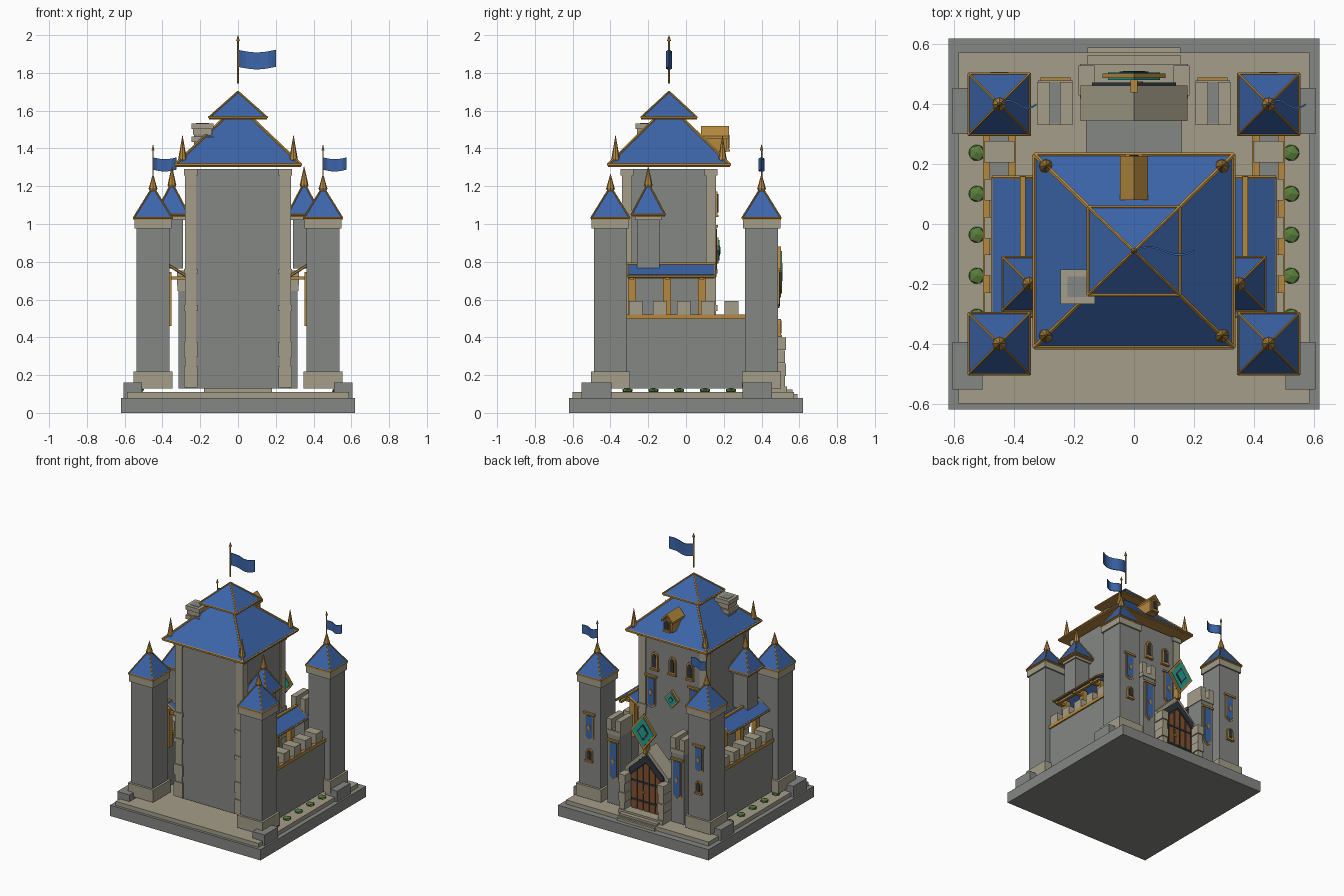
import bpy, bmesh, math
from mathutils import Vector

if "Cube" in bpy.data.objects:
    bpy.data.objects.remove(bpy.data.objects["Cube"])


def material(name, r, g, b):
    m = bpy.data.materials.new(name)
    m.diffuse_color = (r, g, b, 1)
    m.use_nodes = True
    m.node_tree.nodes["Principled BSDF"].inputs["Base Color"].default_value = (r, g, b, 1)
    return m


STONE = material("grey stone", .235, .245, .23)
TAN = material("tan stone", .37, .34, .25)
BLUE = material("roof blue", .045, .13, .40)
GOLD = material("gold trim", .46, .25, .05)
DARK = material("dark slate", .03, .035, .045)
WOOD = material("door wood", .22, .085, .03)
GREEN = material("bush green", .10, .21, .045)
TEAL = material("teal crystal", .02, .33, .27)
BASE_Z = .128


def finish(name, bm, mat):
    bmesh.ops.recalc_face_normals(bm, faces=bm.faces)
    me = bpy.data.meshes.new(name)
    bm.to_mesh(me)
    bm.free()
    me.materials.append(mat)
    ob = bpy.data.objects.new(name, me)
    bpy.context.collection.objects.link(ob)
    return ob


def frustum(name, mat, x, y, z0, z1, low, high):
    """Four-sided block from half sizes low at z0 to half sizes high at z1."""
    bm = bmesh.new()
    bmesh.ops.create_cube(bm, size=2)
    for v in bm.verts:
        h, z = (high, z1) if v.co.z > 0 else (low, z0)
        v.co = (x + v.co.x * h[0], y + v.co.y * h[1], z)
    return finish(name, bm, mat)


def box(name, mat, x0, x1, y0, y1, z0, z1):
    h = (abs(x1 - x0) / 2, abs(y1 - y0) / 2)
    return frustum(name, mat, (x0 + x1) / 2, (y0 + y1) / 2, z0, z1, h, h)


def profile(name, mat, pts, y0, y1):
    """Outline in x and z, extruded along y."""
    bm = bmesh.new()
    f = bm.faces.new([bm.verts.new((x, y0, z)) for x, z in pts])
    new = bmesh.ops.extrude_face_region(bm, geom=[f])["geom"]
    bmesh.ops.translate(bm, vec=(0, y1 - y0, 0), verts=[v for v in new if isinstance(v, bmesh.types.BMVert)])
    return finish(name, bm, mat)


def rod(name, mat, a, b, r1, r2, sides=6):
    a, b = Vector(a), Vector(b)
    bm = bmesh.new()
    bmesh.ops.create_cone(bm, cap_ends=True, segments=sides, radius1=r1, radius2=r2, depth=(b - a).length)
    ob = finish(name, bm, mat)
    ob.rotation_euler = (b - a).to_track_quat('Z', 'Y').to_euler()
    ob.location = (a + b) / 2
    return ob


def hip_roof(name, x, y, z0, z1, low, high, r):
    """Blue hipped roof with gold hips and eaves."""
    frustum(name, BLUE, x, y, z0, z1, low, high)
    frustum(name + "_soffit", GOLD, x, y, z0 - .012, z0 + .002, low, low)
    corners = [(-1, -1), (1, -1), (1, 1), (-1, 1)]
    for i, (sx, sy) in enumerate(corners):
        tx, ty = corners[(i + 1) % 4]
        a = (x + sx * low[0], y + sy * low[1], z0)
        rod(name + "_hip", GOLD, a, (x + sx * high[0], y + sy * high[1], z1), r, r)
        rod(name + "_eave", GOLD, a, (x + tx * low[0], y + ty * low[1], z0), r, r)


def finial(x, y, z, h):
    rod("finial_collar", GOLD, (x, y, z), (x, y, z + .015), .018, .024, 8)
    rod("finial", GOLD, (x, y, z + .015), (x, y, z + h), .022, .001, 8)


def flag(x, y, z0, z1, length, height, r):
    """Pole with a spear tip and a wavy cloth."""
    rod("flag_pole", GOLD, (x, y, z0), (x, y, z1 - .02), r, r)
    rod("flag_tip", GOLD, (x, y, z1 - .03), (x, y, z1), r * 2.2, .001)
    bm = bmesh.new()
    prev, top = None, z1 - .42 * height - .04
    for i in range(11):
        t = i / 10
        px, py = x + t * length, y + .013 * math.sin(t * 6.28)
        pz = top - .15 * height * math.sin(t * 3.14)
        ring = [bm.verts.new((px, py + d, pz - e)) for d, e in
                ((-.003, 0), (.003, 0), (.003, height), (-.003, height))]
        if prev:
            for k in range(4):
                bm.faces.new((prev[k], prev[k - 1], ring[k - 1], ring[k]))
        else:
            bm.faces.new(ring)
        prev = ring
    bm.faces.new(prev)
    finish("flag_cloth", bm, BLUE)


def window(x, y, z, w, h):
    """Arched window with a gold frame, facing +y."""
    for name, mat, k, d in (("window_frame", GOLD, 1, .014), ("window_pane", DARK, .6, .018)):
        a, b = w * k, h * (.5 + k / 2)
        arch = [(x + a * math.cos(t * math.pi / 6), z + b * .45 + b * .55 * math.sin(t * math.pi / 6)) for t in range(7)]
        profile(name, mat, [(x - a, z - b), (x + a, z - b)] + arch, y - .005, y + d)
    box("window_sill", GOLD, x - w * 1.2, x + w * 1.2, y, y + .02, z - h - .012, z - h)


def banner(x, y, z, w, h):
    """Hanging cloth with gold border, rod and emblem, facing +y."""
    for name, mat, a, b, d in (("banner_border", GOLD, w, h, .006), ("banner_cloth", BLUE, w - .009, h - .012, .010)):
        profile(name, mat, [(x - a, z + b), (x + a, z + b), (x + a, z - b * .8), (x, z - b), (x - a, z - b * .8)], y - .003, y + d)
    diamond("banner_emblem", GOLD, x, z, .014, .024, y, y + .013)
    box("banner_rod", GOLD, x - w - .012, x + w + .012, y, y + .014, z + h - .004, z + h + .01)


def diamond(name, mat, x, z, w, h, y0, y1):
    profile(name, mat, [(x - w, z), (x, z - h), (x + w, z), (x, z + h)], y0, y1)


# Ground slabs and gate steps
box("base_slab", STONE, -.62, .62, -.62, .62, 0, .08)
box("courtyard", TAN, -.587, .587, -.6, .573, .08, .11)
box("lower_step", TAN, -.155, .155, .56, .59, .08, .10)
box("upper_step", TAN, -.155, .155, .5, .565, .11, .125)
box("threshold", TAN, -.18, .18, .42, .535, .11, .14)

# Keep with corner pilasters and bands
CY = -.09
box("keep", STONE, -.272, .272, -.333, .153, BASE_Z, 1.29)
for sx in (-1, 1):
    for y0, y1 in ((-.34, -.285), (.105, .16)):
        box("pilaster", TAN, sx * .222, sx * .28, y0, y1, .135, 1.29)
        for z, h in ((.19, .055), (.335, .04), (.555, .015), (.75, .013), (1.275, .017)):
            box("pilaster_band", TAN, sx * .214, sx * .287, y0 - .007, y1 + .007, z - h, z + h)
hip_roof("keep_roof", 0, CY, 1.315, 1.56, (.333, .322), (.075, .072), .008)
hip_roof("crown_roof", 0, CY, 1.565, 1.70, (.153, .147), (.001, .001), .006)
for sx in (-1, 1):
    for y in (-.373, .193):
        finial(sx * .294, y, 1.33, .14)
flag(0, CY, 1.745, 2.0, .2, .09, .005)

# Dormer above the gate side
profile("dormer", GOLD, [(-.036, 1.38), (.036, 1.38), (.036, 1.46), (0, 1.495), (-.036, 1.46)], .08, .215)
for sx in (-1, 1):
    profile("dormer_roof", GOLD, [(0, 1.505), (0, 1.52), (sx * .047, 1.465), (sx * .047, 1.45)], .08, .228)
window(0, .213, 1.437, .024, .042)

# Chimney
box("chimney", STONE, -.233, -.143, -.255, -.165, 1.34, 1.53)
for z, h in ((1.445, .057), (1.485, .05), (1.515, .058)):
    box("chimney_cap", TAN, -.188 - h, -.188 + h, -.21 - h, -.21 + h, z - .012, z + .018)
box("chimney_flue", STONE, -.222, -.154, -.244, -.176, 1.53, 1.536)

# Keep wall decoration
for x in (-.145, 0, .145):
    window(x, .153, 1.11, .027, .062)
for sx in (-1, 1):
    banner(sx * .175, .155, .865, .036, .12)
diamond("keep_crystal_frame", GOLD, 0, .86, .058, .068, .15, .172)
diamond("keep_crystal", TEAL, 0, .86, .046, .054, .172, .178)
diamond("keep_crystal_core", DARK, 0, .86, .022, .027, .178, .180)
diamond("keep_crystal_heart", TEAL, 0, .86, .015, .019, .180, .182)

# Corner towers
for sx in (-1, 1):
    for y in (-.4, .4):
        x = sx * .45
        frustum("tower", STONE, x, y, BASE_Z, .98, (.088, .088), (.088, .088))
        frustum("tower_plinth", TAN, x, y, BASE_Z, .22, (.104, .104), (.104, .104))
        frustum("tower_cap", TAN, x, y, .975, 1.025, (.099, .099), (.099, .099))
        hip_roof("tower_roof", x, y, 1.033, 1.195, (.102, .102), (.002, .002), .005)
        finial(x, y, 1.175, .09)
        y0 = .30 if y > 0 else -.395
        box("corner_block", STONE, sx * .507, sx * .607, y0, y0 + (.155 if y > 0 else -.158), .08, .16)
    flag(x, .4, 1.2, 1.42, .125, .065, .004)
    banner(x, .488, .655, .036, .1)
    window(x, .488, .455, .025, .042)

    # Side turret
    x = sx * .35
    frustum("turret", STONE, x, -.2, .765, 1.045, (.06, .06), (.06, .06))
    frustum("turret_cap", TAN, x, -.2, 1.02, 1.042, (.07, .07), (.07, .07))
    hip_roof("turret_roof", x, -.2, 1.05, 1.215, (.089, .089), (.002, .002), .005)
    finial(x, -.2, 1.195, .11)

    # Curtain wall, ledges and merlons
    box("curtain_wall", STONE, sx * .405, sx * .495, -.33, .33, BASE_Z, .515)
    for a, b in ((.482, .505), (.395, .42)):
        box("wall_ledge", GOLD, sx * a, sx * b, -.32, .32, .497, .522)
    for i in range(5):
        y = -.265 + i * .1265
        box("merlon", TAN, sx * .4, sx * .5, y - .036, y + .036, .515, .592)

    # Covered wall walk: gabled roof on gold posts
    for ex in (.472, .272):
        profile("walk_roof", BLUE, [(sx * .372, .775), (sx * .372, .79), (sx * ex, .733), (sx * ex, .718)], -.305, .152)
        rod("walk_eave", GOLD, (sx * ex, -.308, .724), (sx * ex, .155, .724), .007, .007)
        for y in (-.308, .155):
            rod("walk_verge", GOLD, (sx * ex, y, .724), (sx * .372, y, .785), .008, .008)
    box("walk_ridge", GOLD, sx * .363, sx * .381, -.312, .158, .782, .797)
    for y in (-.286, -.1, .084):
        box("walk_post", GOLD, sx * .352, sx * .392, y - .021, y + .021, .46, .745)
        box("walk_beam", GOLD, sx * .275, sx * .46, y - .012, y + .012, .705, .722)
    box("walk_plate", GOLD, sx * .425, sx * .445, -.305, .15, .712, .728)

    # Gate buttress with two merlons and a banner
    box("buttress", STONE, sx * .21, sx * .315, .335, .475, BASE_Z, .68)
    box("buttress_cap", TAN, sx * .205, sx * .32, .33, .48, .645, .675)
    for a, b in ((.205, .247), (.28, .322)):
        box("buttress_merlon", TAN, sx * a, sx * b, .33, .475, .675, .755)
    banner(sx * .262, .475, .45, .038, .15)

    # Gate pillar of stacked blocks
    for i in range(4):
        g = .006 * (i % 2)
        z = BASE_Z + .068 * i
        box("gate_pillar_block", TAN, sx * (.138 - g), sx * (.18 + g), .43, .524 + g, z, z + .066)

    # Bushes
    for i in range(5):
        bm = bmesh.new()
        bmesh.ops.create_icosphere(bm, subdivisions=1, radius=.031)
        bmesh.ops.scale(bm, vec=(1, 1, .45), verts=bm.verts)
        bush = finish("bush", bm, GREEN)
        bush.location = (sx * .525, -.31 + i * .137, .119)

# Gatehouse with gabled stone roof
box("gatehouse_link", STONE, -.16, .16, .15, .36, BASE_Z, .40)
profile("gatehouse", TAN, [(-.165, BASE_Z), (.165, BASE_Z), (.165, .41), (0, .575), (-.165, .41)], .35, .455)
for sx in (-1, 1):
    profile("gatehouse_roof", TAN, [(0, .57), (0, .605), (sx * .178, .425), (sx * .178, .39)], .345, .462)
    profile("gate_hood", DARK, [(0, .505), (0, .56), (sx * .14, .435), (sx * .14, .38)], .45, .472)

# Pointed plank door with iron straps
profile("door_recess", DARK, [(-.132, .135), (.132, .135), (.132, .39), (0, .515), (-.132, .39)], .45, .459)
for i in range(5):
    x = (i - 2) * .05
    top = [(x + d, .495 - .9 * abs(x + d)) for d in ((.021, 0, -.021) if i == 2 else (.021, -.021))]
    profile("door_plank", WOOD, [(x - .021, .14), (x + .021, .14)] + top, .455, .466)
for z in (.20, .34):
    box("door_strap", DARK, -.12, .12, .46, .470, z, z + .014)
rod("door_ring", GOLD, (.02, .464, .28), (.02, .476, .28), .01, .01, 8)

# Large crystal sign above the gate
diamond("sign_frame", GOLD, 0, .745, .105, .135, .488, .503)
diamond("sign_crystal", TEAL, 0, .745, .087, .112, .482, .507)
diamond("sign_core", DARK, 0, .745, .048, .064, .5, .509)
diamond("sign_heart", TEAL, 0, .745, .036, .048, .5, .511)
box("sign_bracket", GOLD, -.012, .012, .44, .49, .575, .66)
